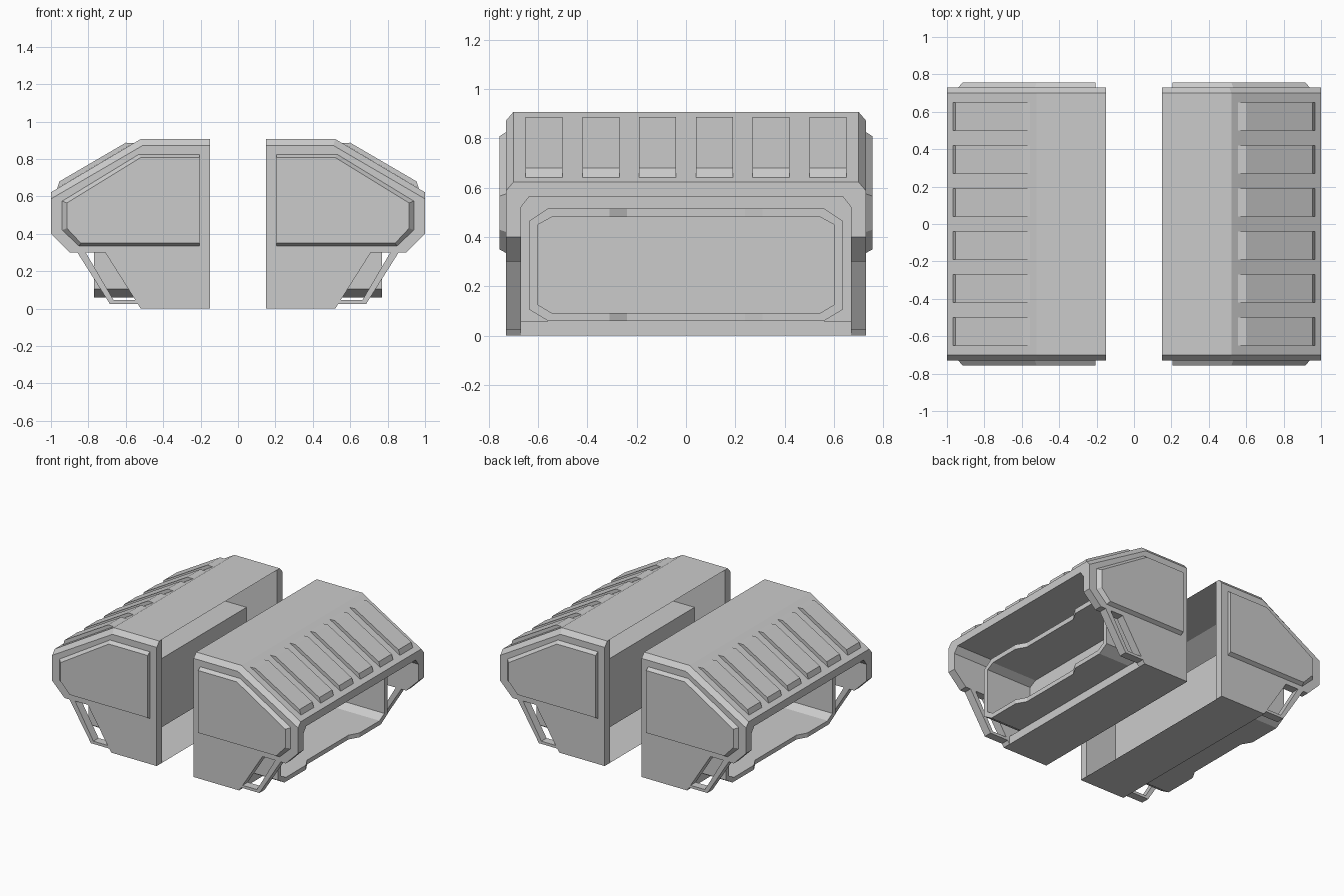
import bpy, bmesh

if "Cube" in bpy.data.objects:
    bpy.data.objects.remove(bpy.data.objects["Cube"])


def make_object(name, bm, mirror_y=False):
    """Turn a bmesh into an object mirrored to the other pod (and end)."""
    bmesh.ops.recalc_face_normals(bm, faces=bm.faces[:])
    mesh = bpy.data.meshes.new(name)
    bm.to_mesh(mesh)
    bm.free()
    obj = bpy.data.objects.new(name, mesh)
    bpy.context.collection.objects.link(obj)
    mod = obj.modifiers.new("Mirror", 'MIRROR')
    mod.use_axis = (True, mirror_y, False)
    mod.use_mirror_merge = False
    return obj


def loft(bm, sections, axis='Y', closed=True, ends=(True, True)):
    """Skin (position, profile) sections along an axis."""
    rings = []
    for pos, pts in sections:
        rings.append([bm.verts.new((a, pos, b) if axis == 'Y' else (pos, a, b))
                      for a, b in pts])
    n = len(rings[0])
    for r, s in zip(rings, rings[1:]):
        for i in range(n if closed else n - 1):
            j = (i + 1) % n
            bm.faces.new((r[i], r[j], s[j], s[i]))
    for ring, wanted in ((rings[0], ends[0]), (rings[-1], ends[1])):
        if wanted:
            bm.faces.new(ring)


# Pod shell: thin sheet, open towards the middle of the model
shell = [(.15, 0), (.52, 0), (.52, .06), (.40, .06), (.40, .565), (1, .565),
         (1, .622), (.52, .907), (.15, .907)]
bm = bmesh.new()
loft(bm, [(-.67, shell), (.67, shell)], closed=False, ends=(False, False))
make_object("pod_shell", bm)

# End caps with a chamfered top edge
cap = [(.15, 0), (.52, 0), (.71, .30), (.90, .30), (1, .40), (1, .622),
       (.52, .907), (.15, .907)]
cap_face = cap[:5] + [(1, .587), (.51, .872), (.15, .872)]
bm = bmesh.new()
loft(bm, [(-.67, cap), (-.70, cap), (-.73, cap_face)])
make_object("end_cap", bm, True)

# Raised panel on each end cap
panel = [(.205, .335), (.85, .335), (.94, .42), (.94, .575), (.53, .825), (.205, .825)]
panel_face = [(.205, .35), (.84, .35), (.915, .43), (.915, .565), (.52, .808), (.205, .808)]
bm = bmesh.new()
loft(bm, [(-.73, panel), (-.757, panel_face)], ends=(False, True))
make_object("end_panel", bm, True)

# Bent strut below each end cap
strut = [(.53, .025), (.685, .025), (.865, .31), (.82, .31), (.665, .045), (.54, .045)]
bm = bmesh.new()
loft(bm, [(-.73, strut), (-.67, strut)])
make_object("strut", bm, True)

# Corner gussets of the side opening
bm = bmesh.new()
gusset = [(-.635, .565), (-.67, .52), (-.67, .565)]
loft(bm, [(.40, gusset), (1, gusset)], 'X')
make_object("opening_gusset", bm, True)

# Ribs on the sloped roof
rib = [(.556, .886), (.60, .887), (.955, .68), (.967, .642)]
bm = bmesh.new()
for y in (-.575, -.345, -.115, .115, .345, .575):
    loft(bm, [(y - .075, rib), (y + .075, rib)], closed=False)
make_object("roof_ribs", bm)


# Side tub: open chamfered tray whose rim dips slightly in the middle
def tub_ring(w, cw, z0, z1, z2, z3):
    half = [(w, z1), (w, z2), (cw, z3), (.31, z3), (.24, z3)]
    lower = [(.24, z0), (.31, z0), (cw, z0)]
    return (half + [(-y, z) for y, z in reversed(half)]
            + [(-y, z) for y, z in reversed(lower)] + lower)


outer = tub_ring(.635, .56, .06, .105, .465, .515)
inner = tub_ring(.60, .545, .092, .125, .45, .48)
bm = bmesh.new()


def tub_verts(pts, back):
    if back:
        return [bm.verts.new((back, y, z)) for y, z in pts]
    return [bm.verts.new((.77 if abs(y) > .3 else .73, y, z)) for y, z in pts]


loops = [tub_verts(outer, .40), tub_verts(outer, 0),
         tub_verts(inner, 0), tub_verts(inner, .40)]
for a, b in zip(loops, loops[1:]):
    for i in range(len(a)):
        j = (i + 1) % len(a)
        bm.faces.new((a[i], a[j], b[j], b[i]))
make_object("side_tub", bm)
